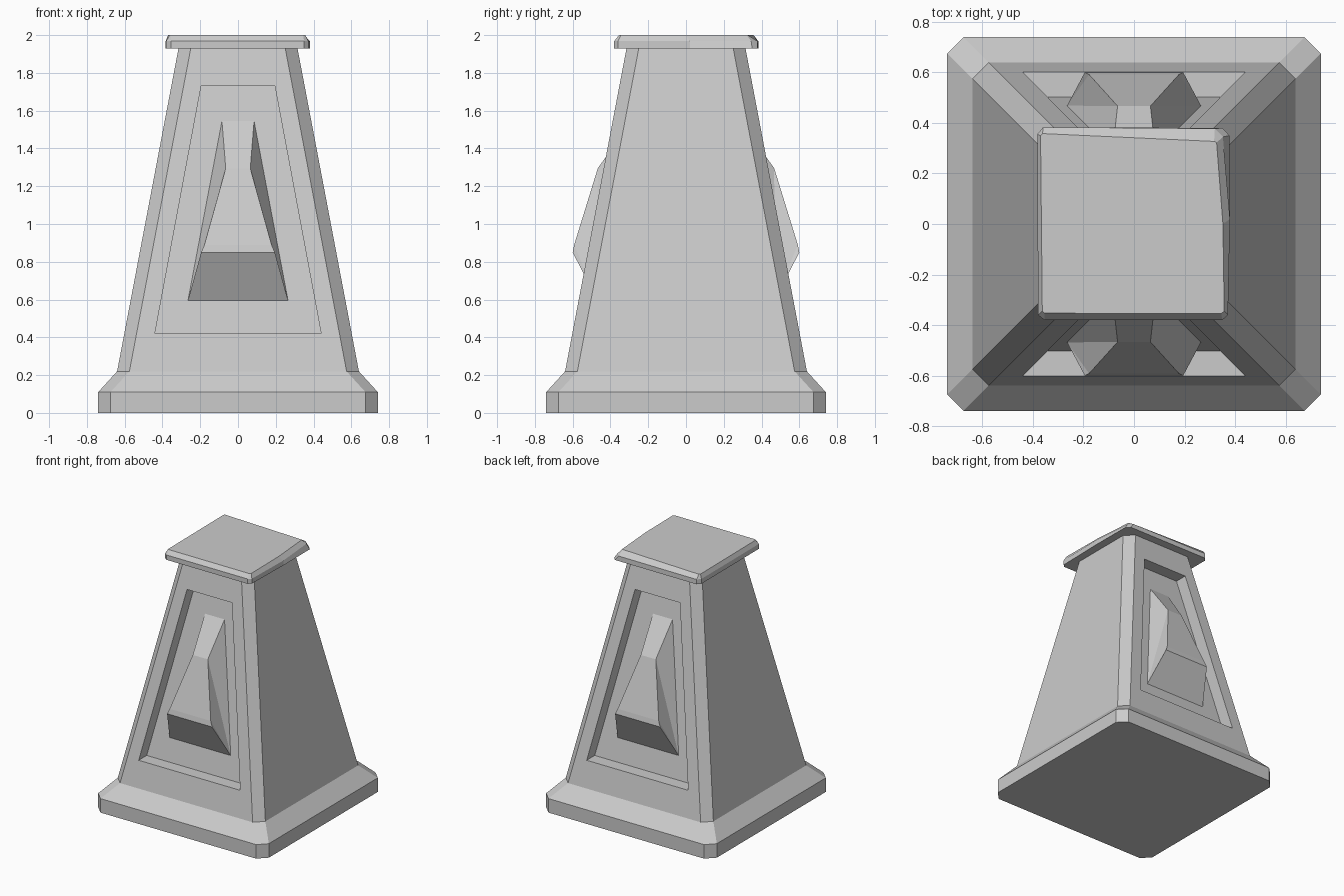
import bpy, bmesh
from mathutils import Vector

if "Cube" in bpy.data.objects:
    bpy.data.objects.remove(bpy.data.objects["Cube"])


def octagon(half, cut, z):
    """Square ring with chamfered corners, starting on the front edge."""
    a, b = half, half - cut
    return [(x, y, z) for x, y in ((-b, -a), (b, -a), (a, -b), (a, b),
                                   (b, a), (-b, a), (-a, b), (-a, -b))]


def loft(bm, rings):
    """Skin a stack of rings and cap both ends; returns the side faces per level."""
    vs = [[bm.verts.new(p) for p in r] for r in rings]
    n = len(rings[0])
    levels = []
    for lo, hi in zip(vs, vs[1:]):
        levels.append([bm.faces.new((lo[i], lo[(i + 1) % n], hi[(i + 1) % n], hi[i]))
                       for i in range(n)])
    bm.faces.new(vs[0][::-1])
    bm.faces.new(vs[-1])
    return levels


def finish(bm, name):
    bmesh.ops.recalc_face_normals(bm, faces=bm.faces[:])
    me = bpy.data.meshes.new(name)
    bm.to_mesh(me)
    bm.free()
    ob = bpy.data.objects.new(name, me)
    bpy.context.collection.objects.link(ob)
    return ob


def face_y(z):
    """Distance of the sloping wall from the centre at height z."""
    return 0.64 - (0.64 - 0.315) * (z - 0.22) / 1.71


# plinth
bm = bmesh.new()
loft(bm, [octagon(0.74, 0.065, 0), octagon(0.74, 0.065, 0.11), octagon(0.64, 0.065, 0.22)])
finish(bm, "plinth")

# tapered body with a recessed panel on front and back
DEPTH = 0.10
bm = bmesh.new()
sides = loft(bm, [octagon(0.64, 0.065, 0.22), octagon(0.315, 0.065, 1.93)])[0]
for face, s in ((sides[0], -1), (sides[4], 1)):
    bmesh.ops.inset_individual(bm, faces=[face], thickness=0.05)
    for v in face.verts:
        low = v.co.z < 1
        z = 0.42 if low else 1.73
        x = 0.44 if low else 0.195
        v.co = Vector((x if v.co.x > 0 else -x, s * face_y(z), z))
    floor = bmesh.ops.extrude_discrete_faces(bm, faces=[face])["faces"][0]
    for v in floor.verts:
        v.co.y -= s * DEPTH
finish(bm, "tapered_body")

# faceted ornament in each panel: rows of (half width, depth, height)
base_rows = [(0.265, face_y(0.595) - DEPTH, 0.595), (0.085, face_y(1.545) - DEPTH, 1.545)]
crest_rows = [(0.195, 0.60, 0.85), (0.178, 0.592, 0.89), (0.065, 0.467, 1.295)]
for name, s in (("front_ornament", -1), ("back_ornament", 1)):
    bm = bmesh.new()
    pair = lambda r: [bm.verts.new((k * r[0], s * r[1], r[2])) for k in (-1, 1)]
    low, top = [pair(r) for r in base_rows]
    rows = [low] + [pair(r) for r in crest_rows] + [top]
    for a, b in zip(rows, rows[1:]):
        bm.faces.new((a[0], a[1], b[1], b[0]))
    for i in (0, 1):
        crest = [r[i] for r in rows[1:-1]]
        bm.faces.new((low[i], crest[0], crest[1]))
        bm.faces.new((low[i], crest[1], crest[2]))
        bm.faces.new((low[i], crest[2], top[i]))
    bm.faces.new((low[0], low[1], top[1], top[0]))
    finish(bm, name)

# roughly hewn cap slab, chipped at its back right corner
rim = [(-0.355, -0.38), (0.35, -0.38), (0.372, -0.36), (0.38, 0.02),
       (0.352, 0.345), (0.32, 0.378), (-0.36, 0.383), (-0.383, 0.355), (-0.38, -0.36)]
top = [(-0.355, -0.353), (0.345, -0.355), (0.357, -0.345), (0.352, 0.0),
       (0.327, 0.322), (0.317, 0.327), (-0.362, 0.358), (-0.37, 0.35), (-0.363, -0.345)]
foot = rim[:3] + [(0.38, 0.02), (0.378, 0.35), (0.35, 0.38)] + rim[6:]
bm = bmesh.new()
loft(bm, [[(x, y, 1.93) for x, y in foot],
          [(x, y, 1.968) for x, y in rim],
          [(x, y, 2.0) for x, y in top]])
finish(bm, "cap_slab")
